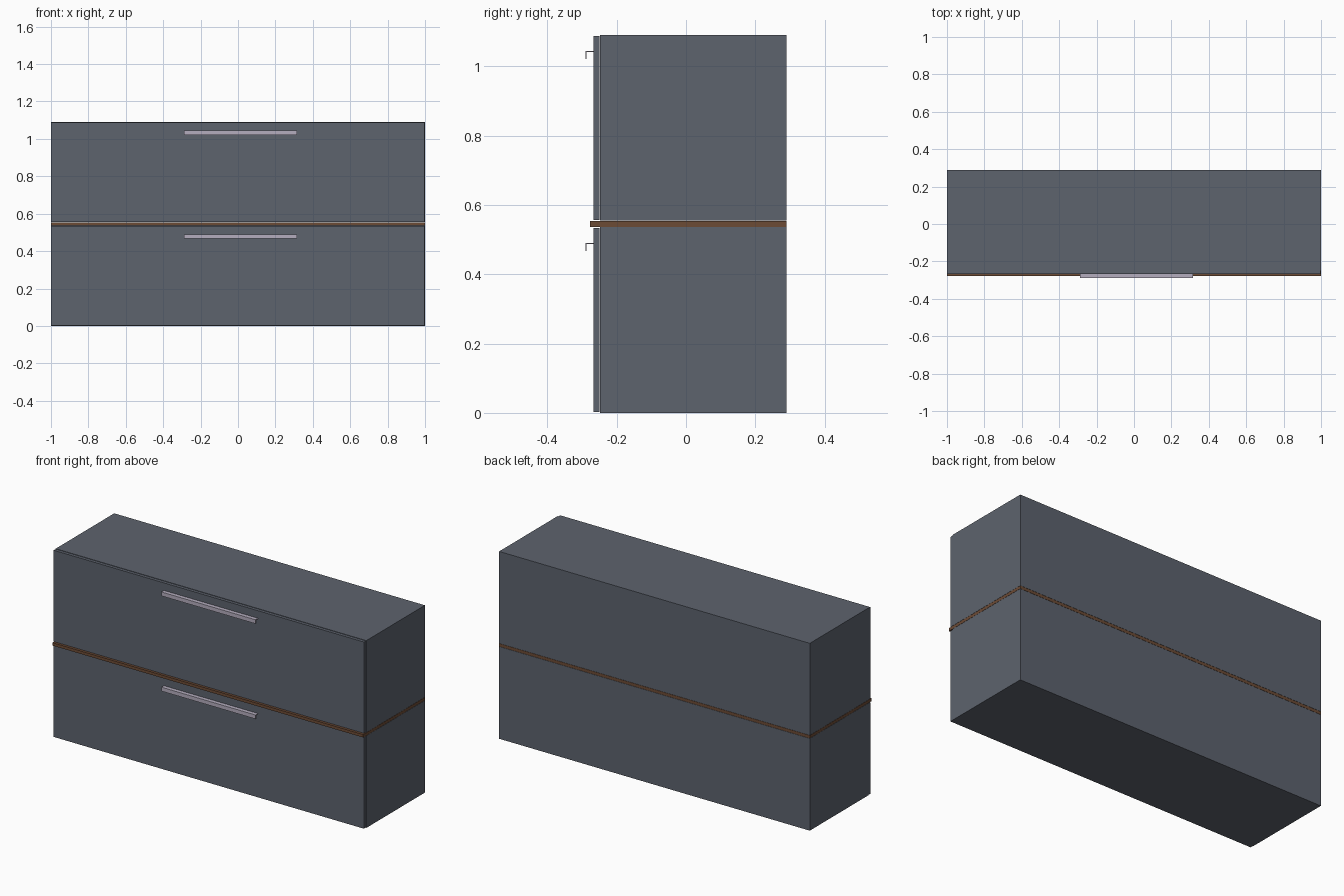
import bpy, bmesh

if "Cube" in bpy.data.objects:
    bpy.data.objects.remove(bpy.data.objects["Cube"])


def material(name, rgb):
    m = bpy.data.materials.new(name)
    m.diffuse_color = (*rgb, 1)
    m.use_nodes = True
    m.node_tree.nodes["Principled BSDF"].inputs["Base Color"].default_value = m.diffuse_color
    return m


PAINT = material("slate_paint", (0.11, 0.125, 0.155))
WOOD = material("brown_wood", (0.15, 0.07, 0.036))
METAL = material("pale_metal", (0.46, 0.42, 0.52))


def extrude_profile(name, pts, x0, x1, mat):
    """Extrude a closed (y, z) profile along x."""
    bm = bmesh.new()
    face = bm.faces.new([bm.verts.new((x0, y, z)) for y, z in pts])
    ext = bmesh.ops.extrude_face_region(bm, geom=[face])
    moved = [g for g in ext["geom"] if isinstance(g, bmesh.types.BMVert)]
    bmesh.ops.translate(bm, verts=moved, vec=(x1 - x0, 0, 0))
    bmesh.ops.recalc_face_normals(bm, faces=bm.faces)
    me = bpy.data.meshes.new(name)
    bm.to_mesh(me)
    bm.free()
    me.materials.append(mat)
    ob = bpy.data.objects.new(name, me)
    bpy.context.collection.objects.link(ob)
    return ob


def box(name, x, y, z, mat):
    pts = [(y[0], z[0]), (y[1], z[0]), (y[1], z[1]), (y[0], z[1])]
    return extrude_profile(name, pts, x[0], x[1], mat)


def handle(name, top):
    # Thin angle pull: flat top plate with a lip turned down at the front
    t, front, back, drop = 0.003, -0.29, -0.266, 0.023
    pts = [(back, top), (front, top), (front, top - drop),
           (front + t, top - drop), (front + t, top - t), (back, top - t)]
    extrude_profile(name, pts, -0.29, 0.316, METAL)


# Two stacked drawer units: carcass, drawer front and pull
for label, z0, z1, pull in (("lower", 0.0, 0.536, 0.49), ("upper", 0.555, 1.09, 1.044)):
    box(label + "_carcass", (-1, 1), (-0.248, 0.29), (z0, z1), PAINT)
    box(label + "_drawer_front", (-1, 0.997), (-0.267, -0.249), (z0 + 0.002, z1 - 0.002), PAINT)
    handle(label + "_handle", pull)

# Wooden shelf between the units, projecting slightly at the front
box("middle_shelf", (-1, 1), (-0.277, 0.29), (0.537, 0.554), WOOD)
